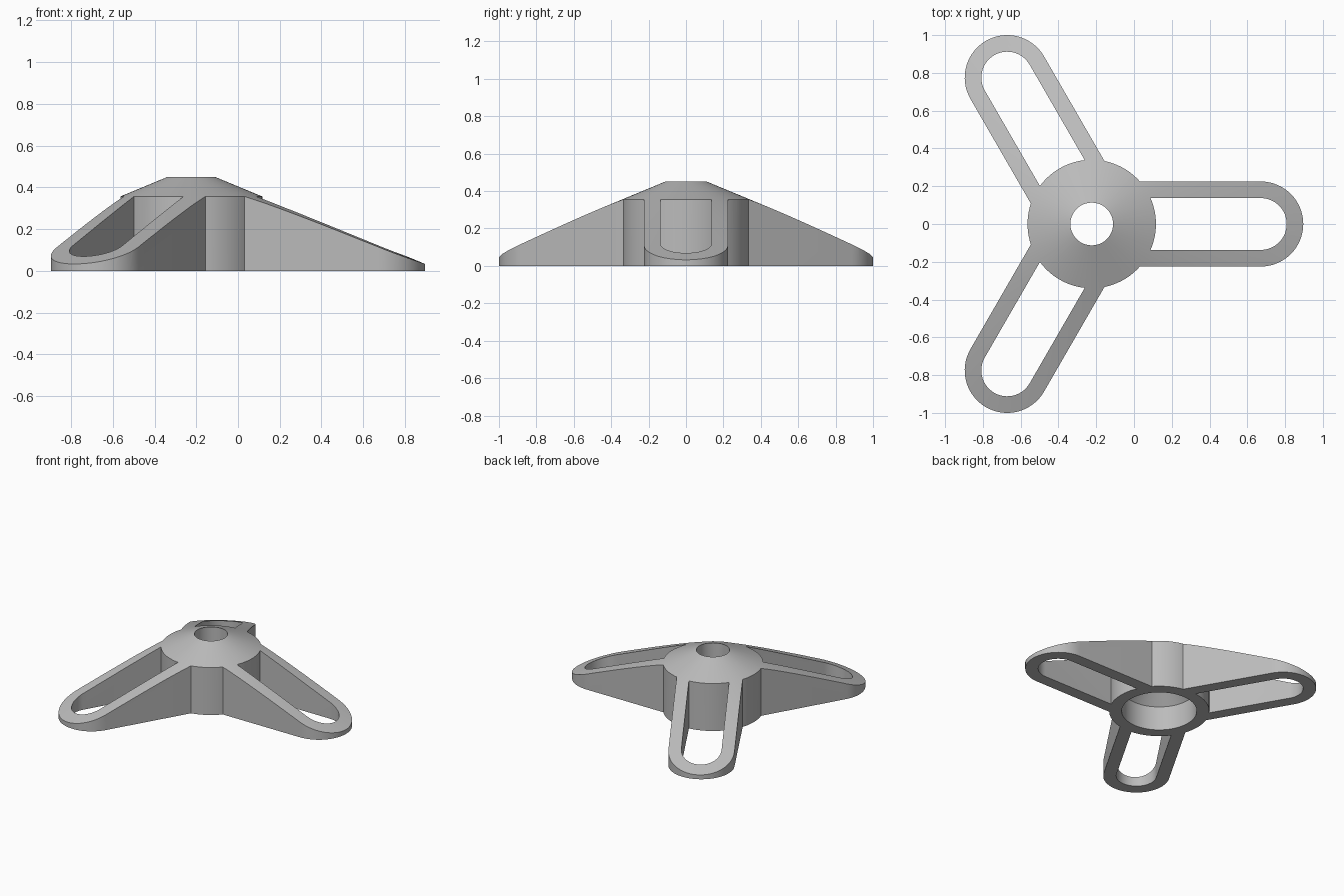
import bpy, bmesh
from math import sin, cos, asin, radians, pi, tau
from mathutils import Matrix

old = bpy.data.objects.get("Cube")
if old:
    bpy.data.objects.remove(old, do_unlink=True)

HUB_R, ARM_R, SLOT_R, TIP_X = 0.34, 0.225, 0.137, 0.895
OFFSET = (ARM_R + TIP_X / 2 - (TIP_X + ARM_R)) / 2


def arc(cx, r, a0, a1, n):
    angles = [a0 + (a1 - a0) * i / n for i in range(n + 1)]
    return [(cx + r * cos(a), r * sin(a)) for a in angles]


def turn(points, a):
    return [(x * cos(a) - y * sin(a), x * sin(a) + y * cos(a)) for x, y in points]


def make_object(name, bm):
    bmesh.ops.remove_doubles(bm, verts=bm.verts, dist=1e-5)
    bmesh.ops.recalc_face_normals(bm, faces=bm.faces)
    mesh = bpy.data.meshes.new(name)
    bm.to_mesh(mesh)
    bm.free()
    obj = bpy.data.objects.new(name, mesh)
    bpy.context.collection.objects.link(obj)
    return obj


def add_prism(bm, outline, z0, z1):
    face = bm.faces.new([bm.verts.new((x, y, z0)) for x, y in outline])
    out = bmesh.ops.extrude_face_region(bm, geom=[face], use_keep_orig=True)
    top = [v for v in out["geom"] if isinstance(v, bmesh.types.BMVert)]
    bmesh.ops.translate(bm, verts=top, vec=(0, 0, z1 - z0))


# Plan outline: three rounded arms joined by arcs of the round hub
thirds = [tau * i / 3 for i in range(3)]
b = asin(ARM_R / HUB_R)
arm = arc(TIP_X, ARM_R, -pi / 2, pi / 2, 32) + arc(0, HUB_R, b, tau / 3 - b, 12)
bm = bmesh.new()
add_prism(bm, [p for a in thirds for p in turn(arm, a)], 0, 0.6)
body = make_object("tripod_base", bm)

# Slots through the arms, ending at the hub wall
c = asin(SLOT_R / HUB_R)
slot = arc(TIP_X, SLOT_R, -pi / 2, pi / 2, 32) + arc(0, HUB_R, c, -c, 16)
bm = bmesh.new()
for a in thirds:
    add_prism(bm, turn(slot, a), -0.2, 0.8)
slots = make_object("slot_cutter", bm)

# Conical envelope with the centre hole and the wide bore underneath
profile = [(0.255, -0.1), (1.44, -0.1), (0.113, 0.45), (0.113, 0.32), (0.255, 0.18)]
bm = bmesh.new()
ring = [bm.verts.new((r, 0, z)) for r, z in profile]
edges = [bm.edges.new((ring[i - 1], ring[i])) for i in range(len(ring))]
bmesh.ops.spin(bm, geom=ring + edges, cent=(0, 0, 0), axis=(0, 0, 1),
               angle=tau, steps=128, use_merge=True)
cone = make_object("cone_envelope", bm)

# Cut the body and bake the result
for cutter, operation in ((slots, "DIFFERENCE"), (cone, "INTERSECT")):
    cutter.hide_render = True
    mod = body.modifiers.new(cutter.name, "BOOLEAN")
    mod.object, mod.operation, mod.solver = cutter, operation, "EXACT"
bpy.context.view_layer.update()
graph = bpy.context.evaluated_depsgraph_get()
baked = bpy.data.meshes.new_from_object(body.evaluated_get(graph))
body.modifiers.clear()
body.data = baked
for cutter in (slots, cone):
    bpy.data.objects.remove(cutter, do_unlink=True)

# Centre, shade and colour
baked.transform(Matrix.Translation((OFFSET, 0, 0)))
baked.shade_smooth()
baked.set_sharp_from_angle(angle=radians(20))
grey = bpy.data.materials.new("light_grey")
grey.use_nodes = True
color = (0.5, 0.5, 0.5, 1)
grey.diffuse_color = color
grey.node_tree.nodes["Principled BSDF"].inputs["Base Color"].default_value = color
baked.materials.clear()
baked.materials.append(grey)
